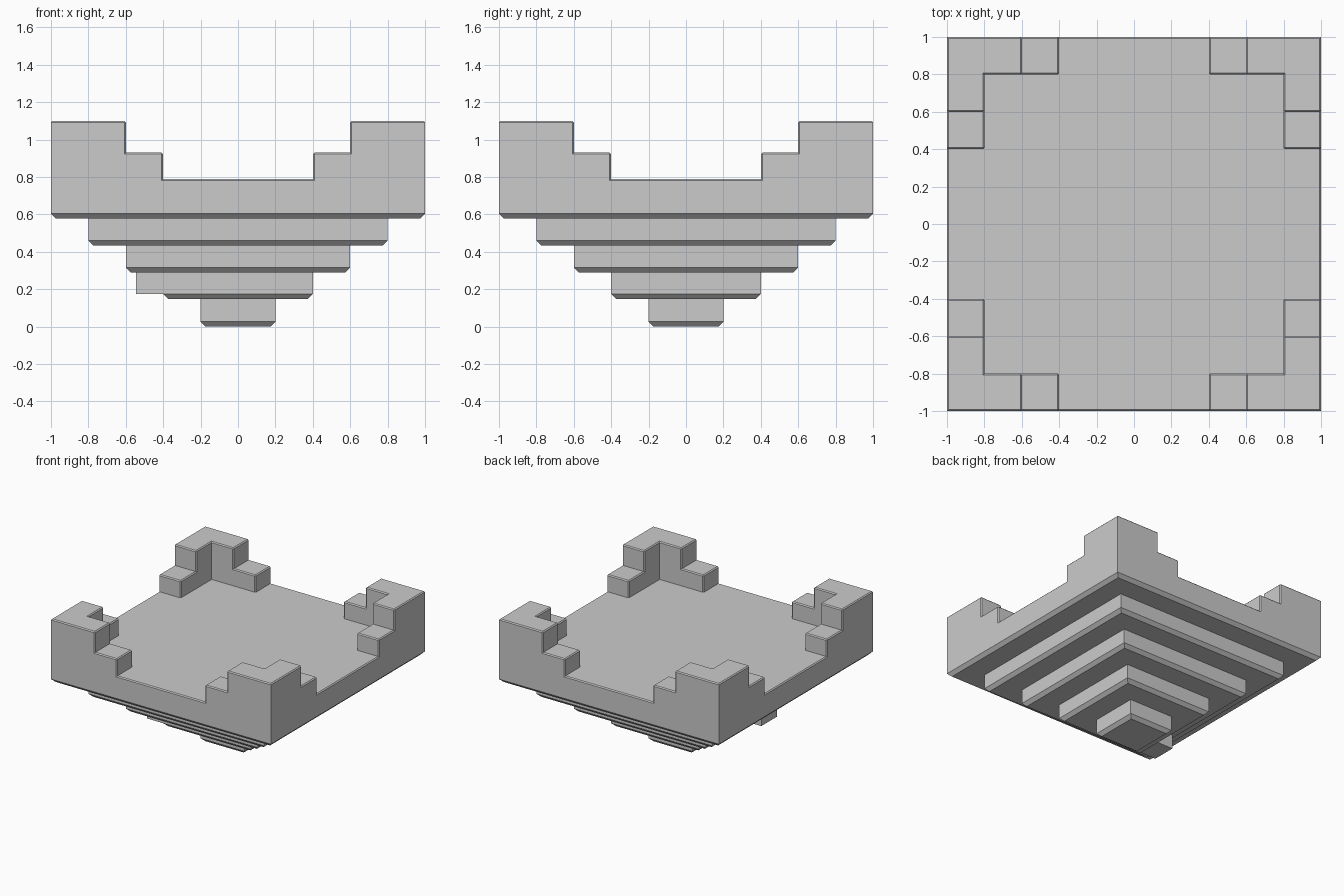
import bpy, bmesh

if "Cube" in bpy.data.objects:
    bpy.data.objects.remove(bpy.data.objects["Cube"])

CH = 0.027                                   # chamfer under every tier
TIER_Z = [0.0, 0.147, 0.29, 0.434, 0.578]    # bottom height of each tier


def finish(bm, name):
    bmesh.ops.recalc_face_normals(bm, faces=bm.faces[:])
    mesh = bpy.data.meshes.new(name)
    bm.to_mesh(mesh)
    bm.free()
    ob = bpy.data.objects.new(name, mesh)
    bpy.context.collection.objects.link(ob)
    return ob


# Inverted stepped pyramid: square rings joined from bottom to top
def stepped_base():
    bm = bmesh.new()
    profile = []
    for i in range(4):
        h = 0.2 * (i + 1)
        profile += [(h - CH, TIER_Z[i]), (h, TIER_Z[i] + CH), (h, TIER_Z[i + 1])]
    rings = [[bm.verts.new((sx * h, sy * h, z))
              for sx, sy in ((-1, -1), (1, -1), (1, 1), (-1, 1))]
             for h, z in profile]
    bm.faces.new(rings[0])
    for a, b in zip(rings, rings[1:]):
        for k in range(4):
            n = (k + 1) % 4
            bm.faces.new((a[k], a[n], b[n], b[k]))
    finish(bm, "stepped_base")


# Top slab with stepped L-shaped corner walls, made from exposed cell faces
def top_slab():
    xs = [-1, -0.8, -0.6, -0.4, 0.4, 0.6, 0.8, 1]
    zs = [TIER_Z[4], TIER_Z[4] + CH, 0.79, 0.93, 1.10]

    def levels(i, j):
        if not (0 <= i < 7 and 0 <= j < 7):
            return 0
        a, b = (abs(xs[k] + xs[k + 1]) / 2 for k in (i, j))
        if max(a, b) < 0.8:
            return 2
        return 4 if min(a, b) > 0.6 else 3 if min(a, b) > 0.4 else 2

    bm = bmesh.new()

    def quad(pts):
        bm.faces.new([bm.verts.new(p) for p in pts])

    for i in range(7):
        for j in range(7):
            x0, x1, y0, y1 = xs[i], xs[i + 1], xs[j], xs[j + 1]
            corners = [(x0, y0), (x1, y0), (x1, y1), (x0, y1)]
            n = levels(i, j)
            for z in (zs[0], zs[n]):
                quad([(x, y, z) for x, y in corners])
            for k, (di, dj) in enumerate(((0, -1), (1, 0), (0, 1), (-1, 0))):
                p, q = corners[k], corners[(k + 1) % 4]
                for l in range(levels(i + di, j + dj), n):
                    quad([(*p, zs[l]), (*q, zs[l]), (*q, zs[l + 1]), (*p, zs[l + 1])])
    bmesh.ops.remove_doubles(bm, verts=bm.verts[:], dist=1e-4)
    for v in bm.verts:
        if v.co.z < zs[0] + 1e-4:
            v.co.x *= 1 - CH
            v.co.y *= 1 - CH
    bmesh.ops.recalc_face_normals(bm, faces=bm.faces[:])
    bmesh.ops.dissolve_limit(bm, angle_limit=0.02, verts=bm.verts[:], edges=bm.edges[:])

    # Fine bevel on the exposed upper edges
    bm.normal_update()
    sharp = [e for e in bm.edges
             if len(e.link_faces) == 2 and e.is_convex and e.calc_face_angle() > 0.5
             and min(v.co.z for v in e.verts) > 0.78]
    bmesh.ops.bevel(bm, geom=sharp, offset=0.008, offset_type='OFFSET',
                    segments=1, profile=0.5, affect='EDGES', clamp_overlap=True)
    finish(bm, "top_slab")


# Small block sticking out of the left side of the second tier
def side_block():
    bm = bmesh.new()
    bmesh.ops.create_cube(bm, size=1)
    lo, hi = (-0.545, -0.4, TIER_Z[1] + CH), (-0.4, -0.2, TIER_Z[2])
    for v in bm.verts:
        v.co = [hi[k] if v.co[k] > 0 else lo[k] for k in range(3)]
    finish(bm, "side_block")


stepped_base()
top_slab()
side_block()
